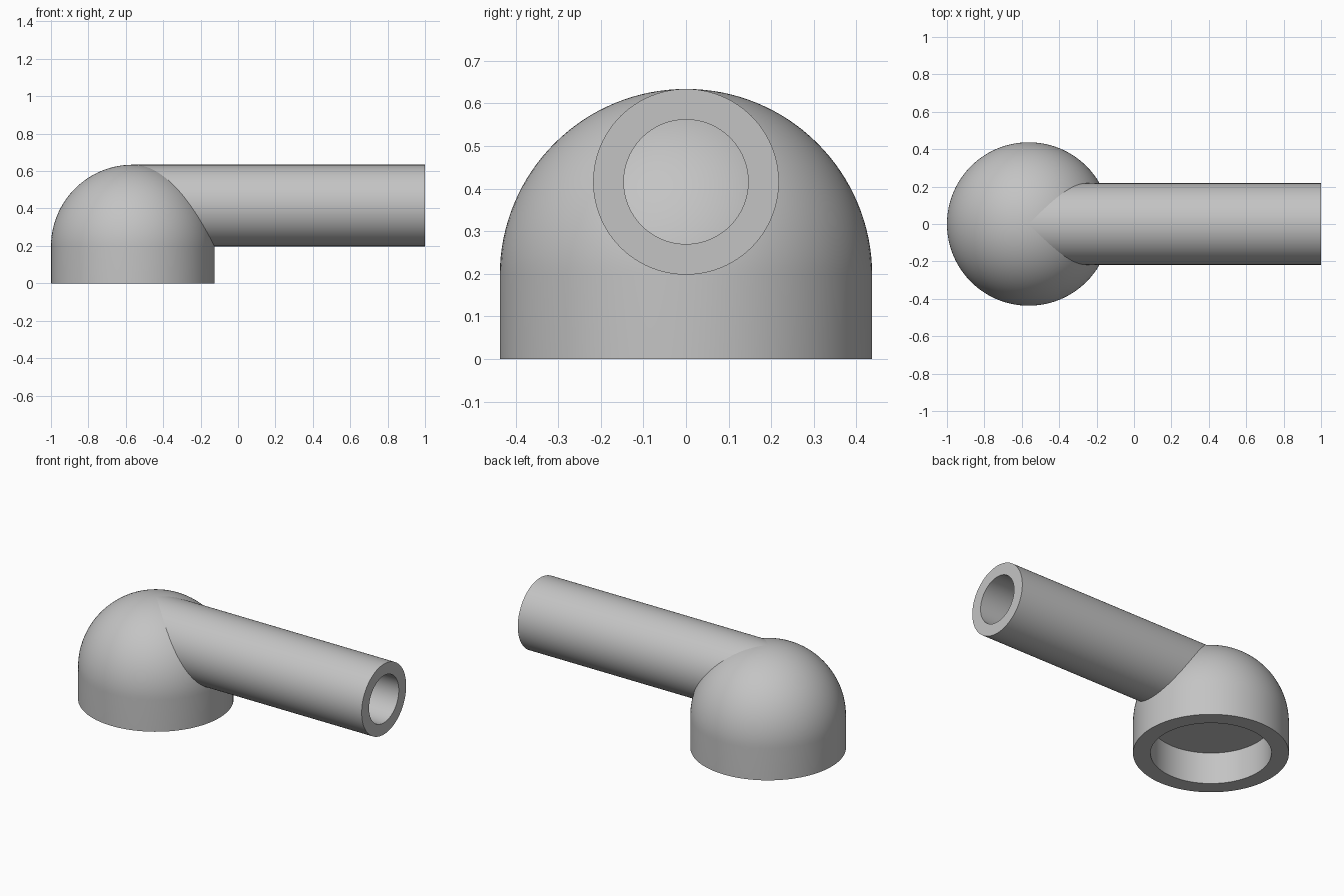
import bpy
import math
from mathutils import Matrix

cube = bpy.data.objects.get("Cube")
if cube:
    bpy.data.objects.remove(cube, do_unlink=True)

import bmesh

R, WALL_H = 0.437, 0.197           # dome radius and height of its straight wall
RECESS_R = 0.339
PIPE_R, BORE_R = 0.218, 0.146
DOME_X = R - 1.0
PIPE_Z = WALL_H + R - PIPE_R       # pipe is flush with the top of the dome

grey = bpy.data.materials.new("light_grey")
grey.use_nodes = True
grey.diffuse_color = (0.55, 0.55, 0.55, 1)
grey.node_tree.nodes["Principled BSDF"].inputs["Base Color"].default_value = grey.diffuse_color


def lathe(name, profile, matrix, closed=False, steps=96):
    """Spin an (r, z) profile about z, then place it with a matrix."""
    bm = bmesh.new()
    verts = [bm.verts.new((r, 0, z)) for r, z in profile]
    pairs = list(zip(verts, verts[1:]))
    if closed:
        pairs.append((verts[-1], verts[0]))
    edges = [bm.edges.new(p) for p in pairs]
    bmesh.ops.spin(bm, geom=verts + edges, cent=(0, 0, 0), axis=(0, 0, 1),
                   angle=math.tau, steps=steps, use_merge=False)
    bmesh.ops.remove_doubles(bm, verts=bm.verts[:], dist=1e-5)
    bmesh.ops.recalc_face_normals(bm, faces=bm.faces[:])
    bm.transform(matrix)
    mesh = bpy.data.meshes.new(name)
    bm.to_mesh(mesh)
    bm.free()
    mesh.materials.append(grey)
    obj = bpy.data.objects.new(name, mesh)
    bpy.context.collection.objects.link(obj)
    bpy.ops.object.select_all(action="DESELECT")
    obj.select_set(True)
    bpy.context.view_layer.objects.active = obj
    bpy.ops.object.shade_smooth_by_angle(angle=math.radians(30))
    return obj


# Solid dome on a straight wall, with a flat round recess underneath
arc = [(R * math.cos(a), WALL_H + R * math.sin(a))
       for a in (math.pi / 2 * i / 32 for i in range(33))]
lathe("domed_cap", [(0, WALL_H), (RECESS_R, WALL_H), (RECESS_R, 0), (R, 0)] + arc,
      Matrix.Translation((DOME_X, 0, 0)))

# Hollow pipe running sideways out of the dome
length = 1.0 - DOME_X
lathe("side_pipe", [(BORE_R, 0), (PIPE_R, 0), (PIPE_R, length), (BORE_R, length)],
      Matrix.Translation((DOME_X, 0, PIPE_Z)) @ Matrix.Rotation(math.pi / 2, 4, "Y"),
      closed=True)
